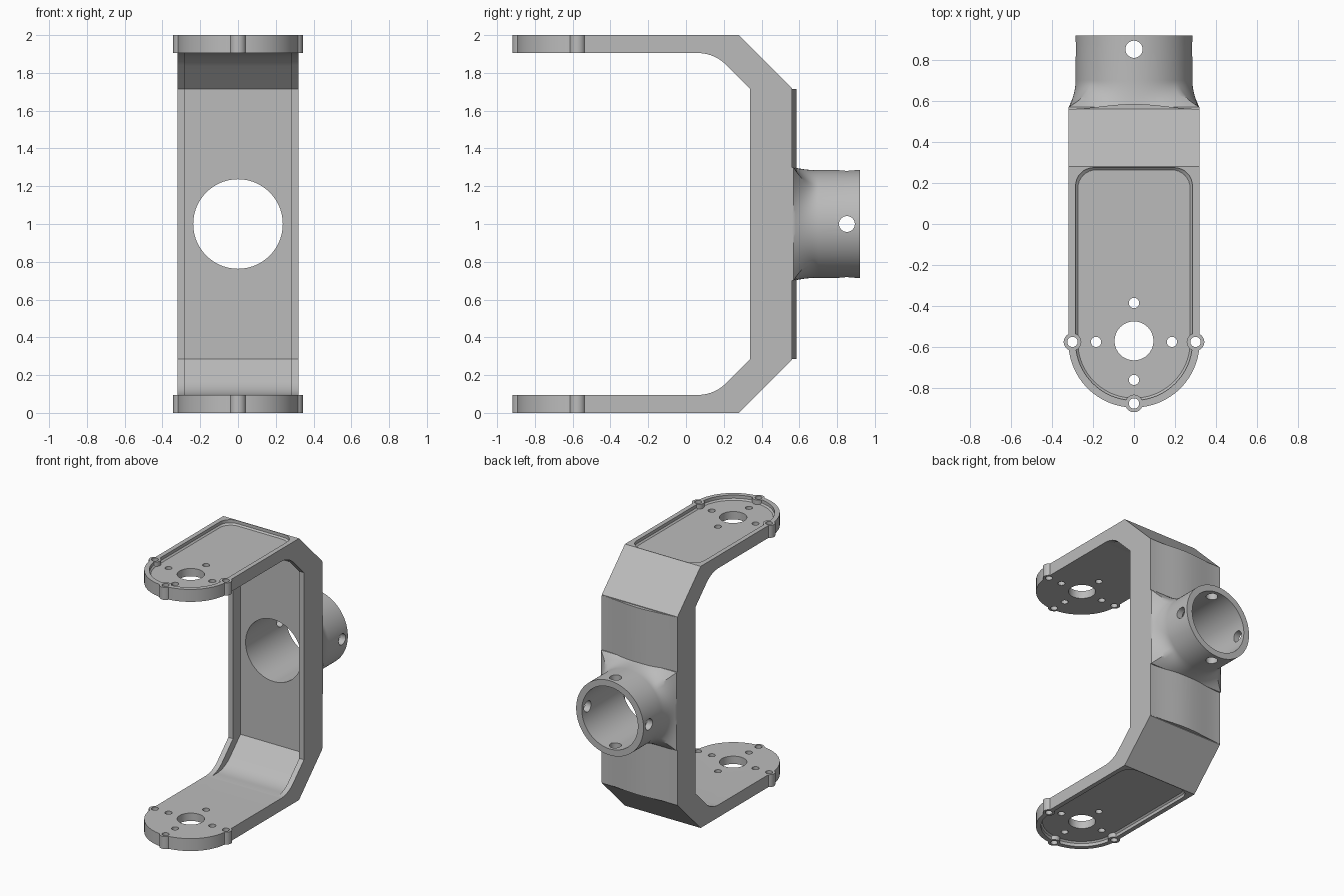
import bpy, bmesh, math
from mathutils import Vector

cube = bpy.data.objects.get("Cube")
if cube:
    bpy.data.objects.remove(cube, do_unlink=True)

grey = bpy.data.materials.new("plain grey")
grey.use_nodes = True
grey.diffuse_color = (0.5, 0.5, 0.5, 1)
grey.node_tree.nodes["Principled BSDF"].inputs["Base Color"].default_value = (0.5, 0.5, 0.5, 1)

HALF = 0.32        # half width of the fork
THICK = 0.095      # arm thickness
END_Y = -0.575     # centre of the rounded arm ends
TUBE_R, BORE_R = 0.285, 0.237


def loft(name, rings):
    """Closed solid through a list of equal-length rings."""
    bm = bmesh.new()
    loops = [[bm.verts.new(p) for p in ring] for ring in rings]
    n = len(loops[0])
    for a, b in zip(loops, loops[1:]):
        for i in range(n):
            j = (i + 1) % n
            bm.faces.new((a[i], a[j], b[j], b[i]))
    bm.faces.new(loops[0][::-1])
    bm.faces.new(loops[-1])
    bmesh.ops.recalc_face_normals(bm, faces=bm.faces)
    mesh = bpy.data.meshes.new(name)
    bm.to_mesh(mesh)
    bm.free()
    mesh.materials.append(grey)
    ob = bpy.data.objects.new(name, mesh)
    bpy.context.collection.objects.link(ob)
    return ob


def place(axis, a, b, d):
    return Vector({"x": (d, a, b), "y": (a, d, b), "z": (a, b, d)}[axis])


def prism(name, pts, axis, lo, hi):
    return loft(name, [[place(axis, a, b, d) for a, b in pts] for d in (lo, hi)])


def arc(cx, cy, r, start, end, n):
    return [(cx + r * math.cos(math.radians(start + (end - start) * i / n)),
             cy + r * math.sin(math.radians(start + (end - start) * i / n)))
            for i in range(n + 1)]


def rod(name, cx, cy, r, axis, lo, hi, n=48):
    return prism(name, arc(cx, cy, r, 0, 360, n)[:-1], axis, lo, hi)


def combine(target, tool, operation):
    mod = target.modifiers.new("shape", "BOOLEAN")
    mod.operation, mod.solver, mod.object = operation, "EXACT", tool
    bpy.context.view_layer.objects.active = target
    bpy.ops.object.modifier_apply(modifier=mod.name)
    bpy.data.objects.remove(tool, do_unlink=True)


def bend(a, corner, b, n=10):
    """Quadratic fillet between two points around a corner."""
    a, c, b = Vector(a), Vector(corner), Vector(b)
    return [tuple(a * (1 - t) ** 2 + c * 2 * t * (1 - t) + b * t * t)
            for t in (i / n for i in range(n + 1))]


def mirrored(lower):
    return lower + [(y, 2 - z) for y, z in reversed(lower)]


# C-shaped fork: outer outline, then inner outline back again
outer = mirrored([(END_Y, 0), (0.28, 0), (0.56, 0.28)])
inner = mirrored([(END_Y, THICK)] + bend((0.06, THICK), (0.15, THICK), (0.215, 0.16)) + [(0.34, 0.285)])
fork = prism("fork_bracket", outer + inner[::-1], "x", -HALF, HALF)

# Hollow along the inside of the spine and slopes, leaving side rims
hollow = mirrored([(0.05, THICK + 0.001)] + bend((0.14, THICK + 0.001), (0.24, THICK), (0.31, 0.165)) + [(0.43, 0.285)])
combine(fork, prism("spine_hollow", hollow, "x", -0.28, 0.28), "DIFFERENCE")

# Slightly crowned back of the spine
crown = [(HALF * i / 10, 0.56 + 0.024 * (0.5 + 0.5 * math.cos(math.pi * i / 10)) + 0.001)
         for i in range(-10, 11)]
crown = [(-HALF, 0.5)] + crown + [(HALF, 0.5)]
combine(fork, prism("spine_crown", crown, "z", 0.285, 1.715), "UNION")


def pocket_outline(offset):
    r, top, corner = HALF - offset, 0.31 - offset, 0.09
    return (arc(0, END_Y, r, 180, 360, 40)
            + arc(r - corner, top - corner, corner, 0, 90, 8)
            + arc(corner - r, top - corner, corner, 90, 180, 8))


bosses = [(-0.3, END_Y), (0.3, END_Y), (0, -0.875)]
bolts = [(-0.185, END_Y), (0.185, END_Y), (0, -0.385), (0, -0.76)]

for base, out, face in ((0, -1, 0), (2 - THICK, 1, 2)):
    lo, hi = base, base + THICK
    # Rounded arm end
    end = arc(0, END_Y, HALF, 180, 360, 48)
    end = [(HALF, END_Y + 0.02), (-HALF, END_Y + 0.02)] + end
    combine(fork, prism("arm_end", end, "z", lo, hi), "UNION")
    # Shallow outer pocket with softened floor edge
    levels = [(0.035, face + out * 0.02), (0.035, face - out * 0.024), (0.046, face - out * 0.035)]
    combine(fork, loft("arm_pocket", [[Vector((x, y, z)) for x, y in pocket_outline(o)]
                                      for o, z in levels]), "DIFFERENCE")
    # Screw bosses and all holes
    for x, y in bosses:
        combine(fork, rod("boss", x, y, 0.043, "z", lo, hi, 32), "UNION")
    holes = [(x, y, 0.025) for x, y in bosses + bolts] + [(0, END_Y + 0.005, 0.095)]
    for x, y, r in holes:
        combine(fork, rod("hole", x, y, r, "z", lo - 0.1, hi + 0.1, 32), "DIFFERENCE")


# Socket tube: rectangular saddle flowing into a round pipe
def socket_ring(y, blend, n=96):
    ring = []
    for i in range(n):
        a = 2 * math.pi * (i + 0.5) / n
        c, s = math.cos(a), math.sin(a)
        reach = 1 / max(abs(c) / 0.319, abs(s) / 0.30)
        r = TUBE_R + (reach - TUBE_R) * blend
        ring.append(Vector((r * c, y, 1 + r * s)))
    return ring


rings = [socket_ring(0.5, 1)]
rings += [socket_ring(0.57 + 0.13 * i / 12, (1 - i / 12) ** 2) for i in range(13)]
rings.append(socket_ring(0.92, 0))
combine(fork, loft("socket_tube", rings), "UNION")
combine(fork, rod("socket_bore", 0, 1, BORE_R, "y", 0.2, 1.1, 96), "DIFFERENCE")
combine(fork, rod("cross_hole", 0.852, 1, 0.042, "x", -0.5, 0.5, 32), "DIFFERENCE")
combine(fork, rod("cross_hole", 0, 0.852, 0.042, "z", 0.5, 1.5, 32), "DIFFERENCE")

# Smooth the curves, keep the machined edges crisp
bpy.ops.object.select_all(action="DESELECT")
fork.select_set(True)
bpy.context.view_layer.objects.active = fork
bpy.ops.object.shade_smooth_by_angle(angle=math.radians(30))
